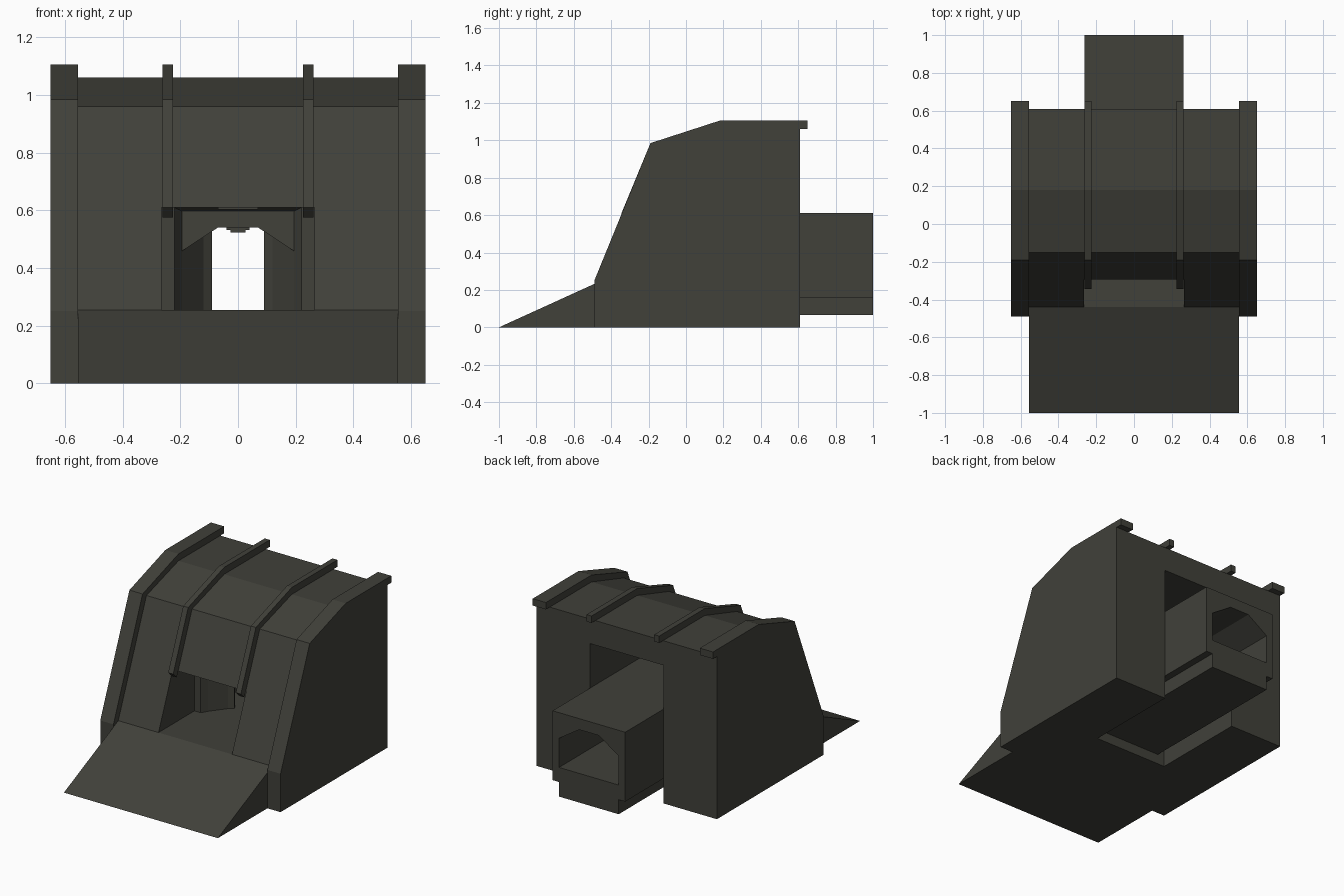
import bpy, bmesh

if "Cube" in bpy.data.objects:
    bpy.data.objects.remove(bpy.data.objects["Cube"])

mat = bpy.data.materials.new("dark_olive_grey")
mat.diffuse_color = (0.052, 0.052, 0.042, 1)
mat.use_nodes = True
mat.node_tree.nodes["Principled BSDF"].inputs["Base Color"].default_value = mat.diffuse_color


def prism(name, pts, a, b, axis):
    """Extrude a flat profile from a to b along an axis.
    Profile is (y,z) for x, (x,z) for y, (x,y) for z."""
    place = {'x': lambda p, t: (t, p[0], p[1]),
             'y': lambda p, t: (p[0], t, p[1]),
             'z': lambda p, t: (p[0], p[1], t)}[axis]
    bm = bmesh.new()
    lo = [bm.verts.new(place(p, a)) for p in pts]
    hi = [bm.verts.new(place(p, b)) for p in pts]
    n = len(pts)
    bm.faces.new(lo)
    bm.faces.new(hi)
    for i in range(n):
        j = (i + 1) % n
        bm.faces.new((lo[i], lo[j], hi[j], hi[i]))
    bmesh.ops.recalc_face_normals(bm, faces=bm.faces)
    me = bpy.data.meshes.new(name)
    bm.to_mesh(me)
    bm.free()
    me.materials.append(mat)
    ob = bpy.data.objects.new(name, me)
    bpy.context.collection.objects.link(ob)
    return ob


def both_sides(name, pts, a, b, axis):
    """Make a part on the right and its mirror on the left."""
    prism(name + "_right", pts, a, b, axis)
    if axis == 'x':
        prism(name + "_left", pts, -b, -a, axis)
    else:
        prism(name + "_left", [(-p[0], p[1]) for p in pts], a, b, axis)


# outer side walls with a raised rim and a rear lip
wall = [(-.49, 0), (-.49, .25), (-.19, .985), (.18, 1.105), (.65, 1.105),
        (.65, 1.06), (.61, 1.06), (.61, 0)]
both_sides("side_wall", wall, .555, .65, 'x')

# main housing either side of the passage
housing = [(-.44, 0), (-.44, .255), (-.15, .96), (.18, 1.06), (.61, 1.06), (.61, 0)]
both_sides("housing", housing, .265, .555, 'x')

# centre roof above the passage, open cavity at the rear
roof = [(-.294, .61), (-.15, .96), (.18, 1.06), (.61, 1.06), (.61, .9),
        (-.04, .9), (-.04, .61)]
prism("centre_roof", roof, -.265, .265, 'x')
prism("entry_floor", [(-.44, 0), (-.44, .255), (-.03, .255), (-.03, 0)], -.265, .265, 'x')

# slim ribs over the roof
rib = [(-.345, .61), (-.19, .985), (.18, 1.105), (.65, 1.105), (.65, 1.06),
       (.18, 1.06), (-.15, .96), (-.308, .575)]
both_sides("roof_rib", rib, .226, .262, 'x')

# front ramp
prism("ramp", [(-1, 0), (-.44, .255), (-.44, 0)], -.555, .555, 'x')

# rear tunnel with arched bore
tunnel = [(0, .612), (.262, .612), (.262, .16), (.215, .16), (.215, .065), (0, .065),
          (0, .255), (.215, .255), (.215, .445), (.07, .54), (0, .54)]
both_sides("tunnel", tunnel, -.03, 1, 'y')

# tapered doorway frame
both_sides("door_jamb", [(.265, -.07), (.22, -.07), (.195, -.03), (.265, -.03)], .255, .61, 'z')
prism("door_lintel", [(-.07, .61), (-.03, .61), (-.03, .597)], -.22, .22, 'x')

# slanted inner door posts
both_sides("door_post", [(.216, -.028), (.195, -.028), (.12, .07), (.09, .09),
                         (.105, .12), (.216, .12)], .255, .535, 'z')

# small ceiling fittings
prism("ceiling_lamp", [(-.04, .545), (.04, .545), (.04, .532), (.026, .532), (.026, .523),
                       (-.026, .523), (-.026, .532), (-.04, .532)], .0, .07, 'y')
prism("ceiling_plate", [(-.07, .612), (.07, .612), (.07, .603), (-.07, .603)], -.2, -.1, 'y')
